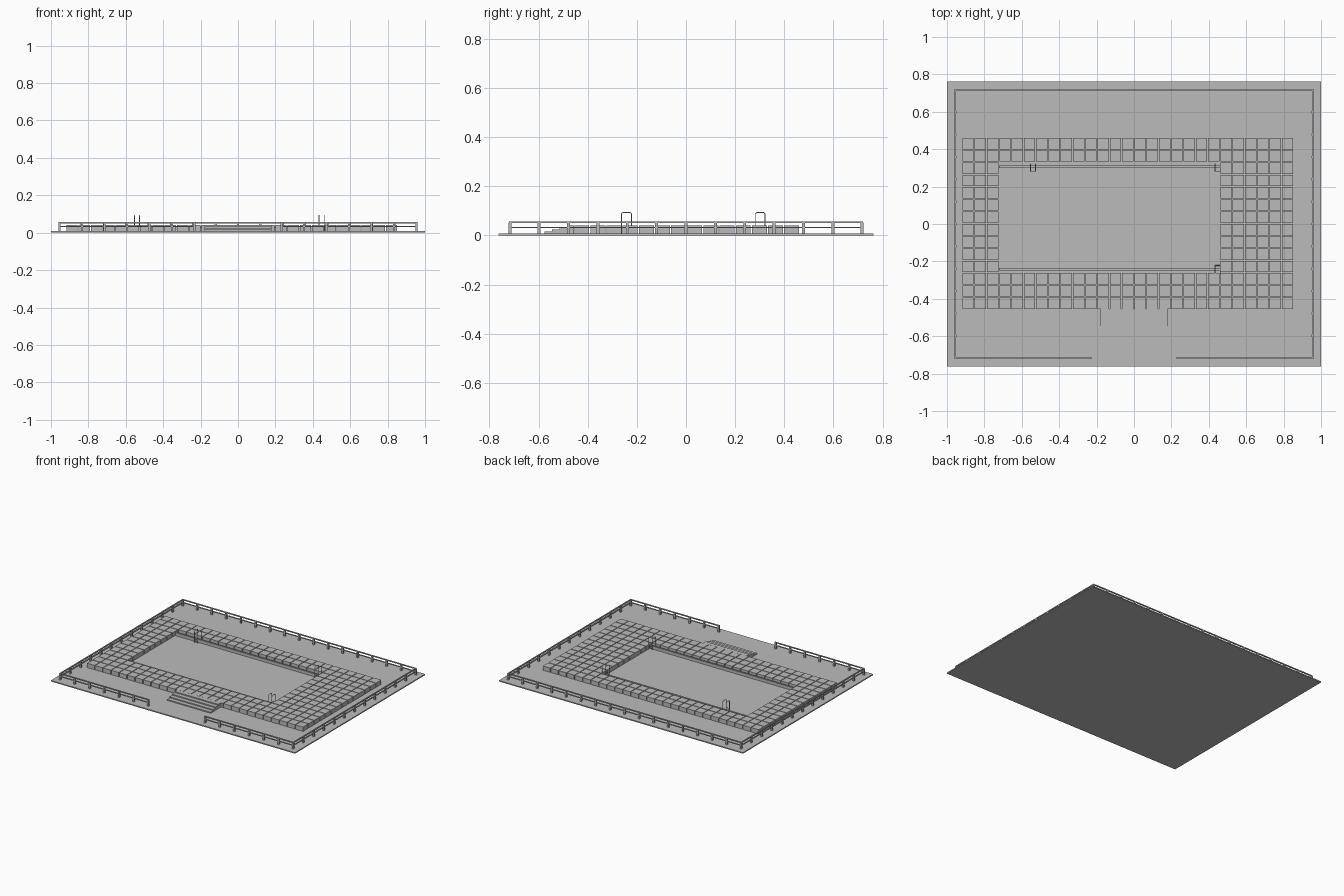
import bpy, bmesh
from mathutils import Vector

cube = bpy.data.objects.get("Cube")
if cube:
    bpy.data.objects.remove(cube, do_unlink=True)

stone = bpy.data.materials.new("stone_grey")
stone.use_nodes = True
GREY = (0.5, 0.5, 0.5, 1)
stone.diffuse_color = GREY
stone.node_tree.nodes["Principled BSDF"].inputs["Base Color"].default_value = GREY


def add_box(bm, lo, hi):
    lo, hi = Vector(lo), Vector(hi)
    verts = bmesh.ops.create_cube(bm, size=1)["verts"]
    for v in verts:
        v.co = (lo + hi) / 2 + v.co * (hi - lo)


def boxes(name, pairs):
    """One object made from axis-aligned boxes given by opposite corners."""
    bm = bmesh.new()
    for lo, hi in pairs:
        add_box(bm, lo, hi)
    mesh = bpy.data.meshes.new(name)
    bm.to_mesh(mesh)
    bm.free()
    mesh.materials.append(stone)
    obj = bpy.data.objects.new(name, mesh)
    bpy.context.collection.objects.link(obj)
    return obj


FLOOR, DECK = 0.008, 0.04

# Ground slab, which also forms the pool floor
boxes("ground_slab", [((-1, -0.762, 0), (1, 0.762, FLOOR))])

# Paving blocks around the pool opening
PITCH, GAP = 0.0657, 0.0025
X0, Y0 = -0.92, -0.457
tiles = []
for i in range(27):
    for j in range(14):
        if 3 <= i < 21 and 3 <= j < 12:
            continue
        x, y = X0 + i * PITCH, Y0 + j * PITCH
        tiles.append(((x + GAP, y + GAP, FLOOR),
                      (x + PITCH - GAP, y + PITCH - GAP, DECK)))
boxes("deck_tiles", tiles)

# Low curbs along the long sides of the pool
PX0, PX1 = X0 + 3 * PITCH, X0 + 21 * PITCH
boxes("pool_curbs", [((PX0, y - 0.006, FLOOR), (PX1, y + 0.006, 0.03))
                     for y in (-0.242, 0.306)])

# Entrance steps
boxes("steps", [((-0.18, -0.575 + k * 0.03, FLOOR),
                 (0.178, -0.575 + (k + 1) * 0.03, FLOOR * (k + 2)))
                for k in range(4)])


# Perimeter fence: posts with two rails
def fence(name, start, end, bays):
    a, b = Vector(start), Vector(end)
    parts = []
    for k in range(bays + 1):
        p = a.lerp(b, k / bays)
        parts.append(((p.x - 0.006, p.y - 0.006, FLOOR),
                      (p.x + 0.006, p.y + 0.006, 0.053)))
    for low, high in ((0.03, 0.035), (0.05, 0.057)):
        parts.append(((min(a.x, b.x) - 0.004, min(a.y, b.y) - 0.004, low),
                      (max(a.x, b.x) + 0.004, max(a.y, b.y) + 0.004, high)))
    boxes(name, parts)


FX, FY = 0.955, 0.717
fence("back_fence", (-FX, FY), (FX, FY), 16)
for side, s in (("left", 1), ("right", -1)):
    fence(side + "_fence", (s * FX, -FY), (s * FX, FY), 12)
    fence("front_fence_" + side, (s * FX, -FY), (s * 0.232, -FY), 6)


# Pool ladders: two bent tubes joined by rungs
def ladder(name, x, y, inward):
    curve = bpy.data.curves.new(name, "CURVE")
    curve.dimensions = "3D"
    curve.bevel_depth = 0.002
    curve.bevel_resolution = 1
    curve.use_fill_caps = True
    out, inn = y - inward * 0.02, y + inward * 0.02
    paths = []
    for sx in (x - 0.014, x + 0.014):
        paths.append([(sx, out, FLOOR), (sx, out, 0.088),
                      (sx, out + inward * 0.005, 0.093),
                      (sx, inn - inward * 0.005, 0.093),
                      (sx, inn, 0.088), (sx, inn, FLOOR)])
    for z in (0.018, 0.032):
        paths.append([(x - 0.014, inn, z), (x + 0.014, inn, z)])
    for path in paths:
        spline = curve.splines.new("POLY")
        spline.points.add(len(path) - 1)
        for point, co in zip(spline.points, path):
            point.co = (*co, 1)
    curve.materials.append(stone)
    bpy.context.collection.objects.link(bpy.data.objects.new(name, curve))


ladder("ladder_back_right", -0.54, 0.302, -1)
ladder("ladder_back_left", 0.447, 0.302, -1)
ladder("ladder_front_left", 0.447, -0.242, 1)
